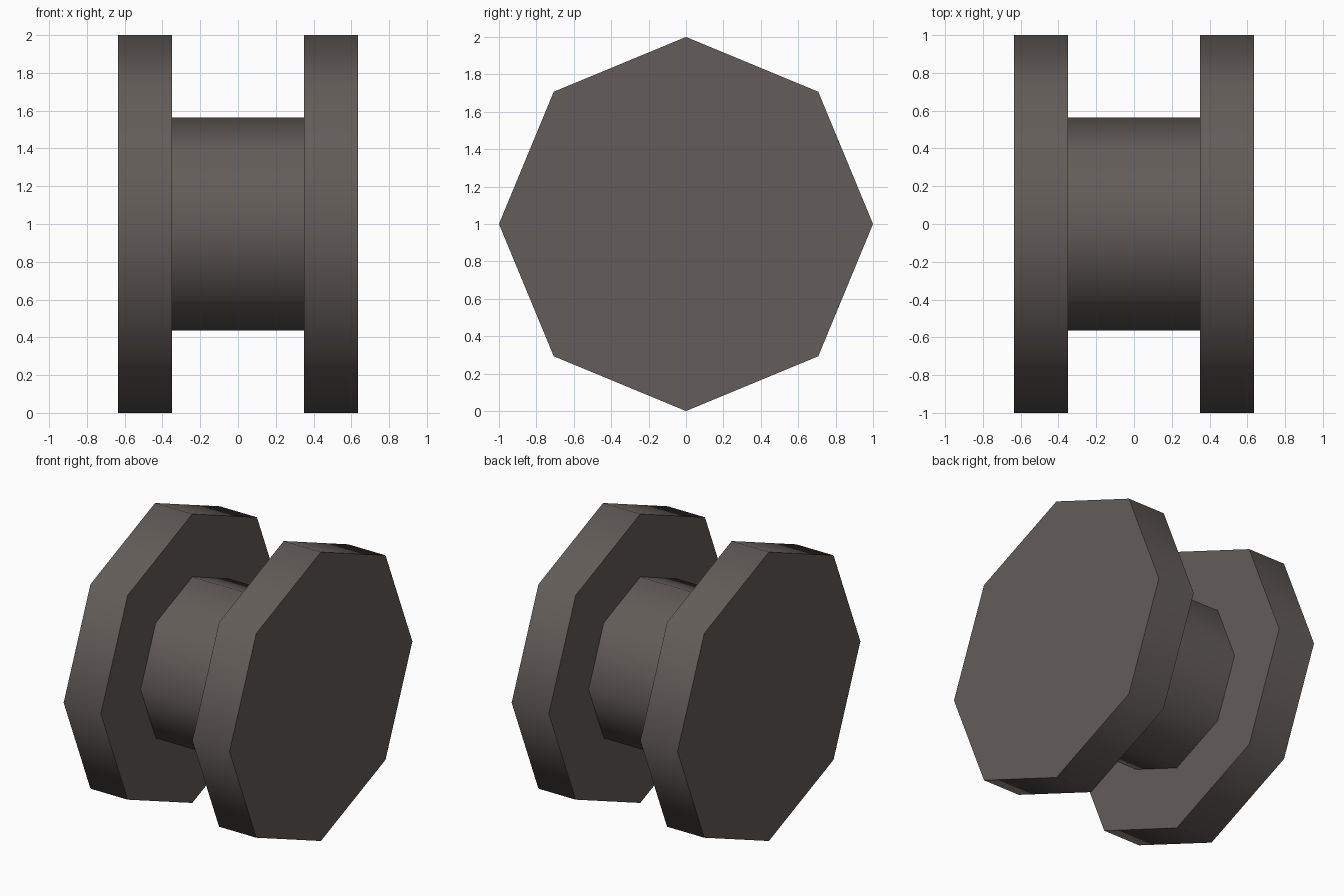
import bpy, bmesh, math

if "Cube" in bpy.data.objects:
    bpy.data.objects.remove(bpy.data.objects["Cube"])

SIDES = 8
# Spool profile along x: (x, radius)
PROFILE = [(-0.635, 1.0), (-0.35, 1.0), (-0.35, 0.565),
           (0.35, 0.565), (0.35, 1.0), (0.635, 1.0)]

mat = bpy.data.materials.new("warm dark grey")
mat.diffuse_color = (0.125, 0.108, 0.100, 1)
mat.use_nodes = True
mat.node_tree.nodes["Principled BSDF"].inputs["Base Color"].default_value = mat.diffuse_color

# Octagonal spool: two flanges joined by a narrower drum, corners on the axes
bm = bmesh.new()
rings = []
for x, r in PROFILE:
    rings.append([bm.verts.new((x, r * math.cos(a), 1 + r * math.sin(a)))
                  for a in (2 * math.pi * i / SIDES for i in range(SIDES))])
for a, b in zip(rings, rings[1:]):
    for i in range(SIDES):
        j = (i + 1) % SIDES
        bm.faces.new((a[i], a[j], b[j], b[i]))
# End caps
bm.faces.new(rings[0])
bm.faces.new(rings[-1])
bmesh.ops.recalc_face_normals(bm, faces=bm.faces)

mesh = bpy.data.meshes.new("spool")
bm.to_mesh(mesh)
bm.free()
mesh.materials.append(mat)
spool = bpy.data.objects.new("spool", mesh)
bpy.context.collection.objects.link(spool)

# Smooth around the rims, sharp at the flange edges
bpy.context.view_layer.objects.active = spool
spool.select_set(True)
bpy.ops.object.shade_smooth_by_angle(angle=math.radians(50))
